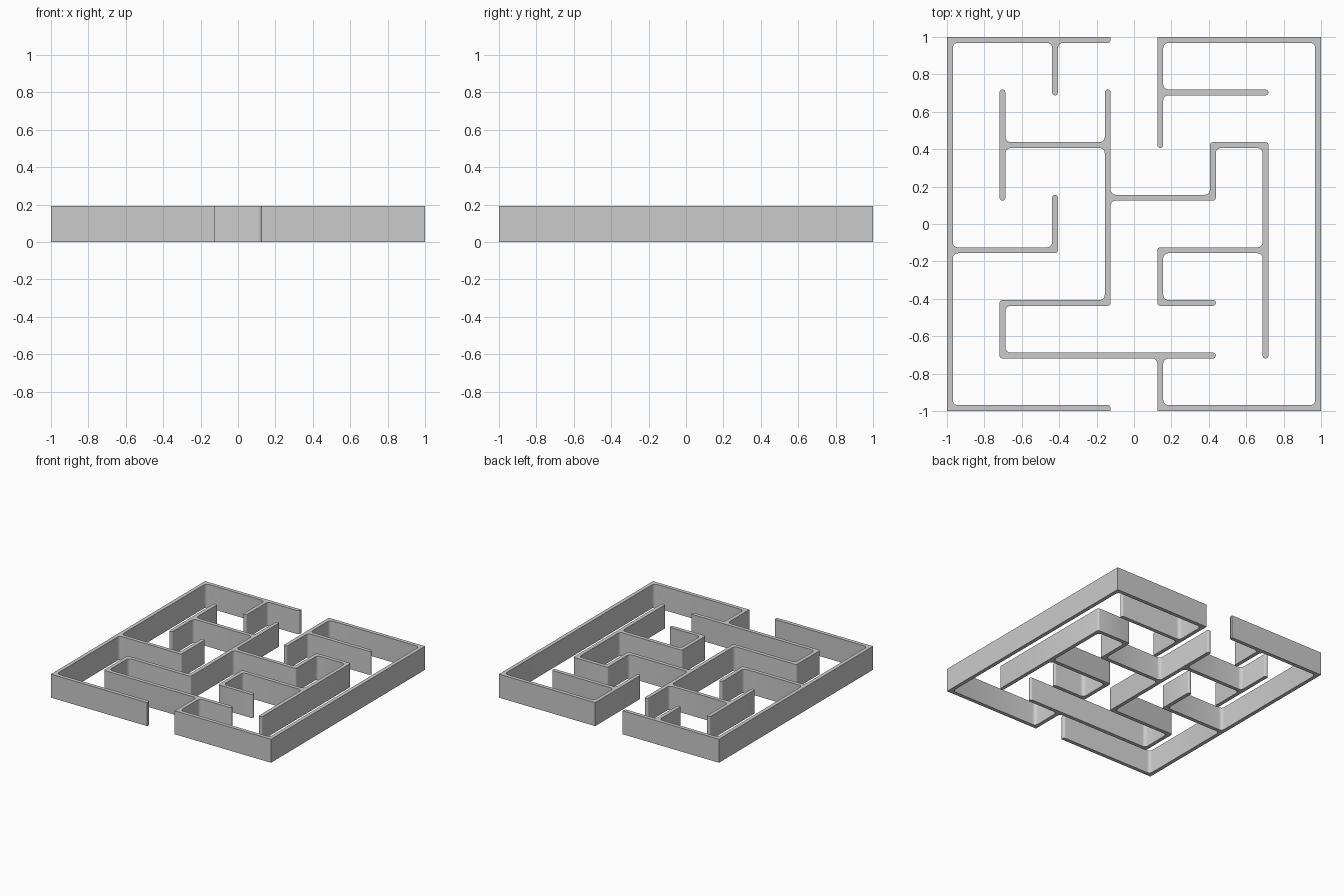
import bpy, bmesh

if "Cube" in bpy.data.objects:
    bpy.data.objects.remove(bpy.data.objects["Cube"])

HALF = 0.0155                 # half wall thickness
STEP = (1 - HALF) / 7         # maze lines sit at odd multiples of STEP
HEIGHT = 0.193

# cell boundaries: 15 columns/rows, even = wall strip, odd = corridor
CUTS = [k * STEP + s * HALF for k in range(-7, 8, 2) for s in (-1, 1)]


def build_walls(name, paths):
    """Fill the cells along each path, round the corners, extrude upward."""
    cells = set()
    for path in paths:
        for (x0, y0), (x1, y1) in zip(path, path[1:]):
            for i in range(min(x0, x1) + 7, max(x0, x1) + 8):
                for j in range(min(y0, y1) + 7, max(y0, y1) + 8):
                    cells.add((i, j))
    bm = bmesh.new()
    verts = {}

    def vert(i, j):
        if (i, j) not in verts:
            verts[i, j] = bm.verts.new((CUTS[i], CUTS[j], 0))
        return verts[i, j]

    for i, j in sorted(cells):
        bm.faces.new([vert(i, j), vert(i + 1, j), vert(i + 1, j + 1), vert(i, j + 1)])
    bm.normal_update()
    bmesh.ops.dissolve_limit(bm, angle_limit=0.01, verts=bm.verts[:], edges=bm.edges[:])
    bm.normal_update()

    # outside corners stay sharp; wall ends and inner corners are rounded
    convex, concave = [], []
    for f in bm.faces:
        for lp in f.loops:
            if max(abs(lp.vert.co.x), abs(lp.vert.co.y)) < 0.999:
                (convex if lp.is_convex else concave).append(lp.vert)
    for group, radius in ((convex, HALF * 0.97), (concave, 0.028)):
        if group:
            bmesh.ops.bevel(bm, geom=group, offset=radius, offset_type='OFFSET',
                            segments=4, profile=0.5, affect='VERTICES')

    ext = bmesh.ops.extrude_face_region(bm, geom=bm.faces[:])
    top = [g for g in ext["geom"] if isinstance(g, bmesh.types.BMVert)]
    bmesh.ops.translate(bm, verts=top, vec=(0, 0, HEIGHT))
    bmesh.ops.recalc_face_normals(bm, faces=bm.faces[:])
    mesh = bpy.data.meshes.new(name)
    bm.to_mesh(mesh)
    bm.free()
    obj = bpy.data.objects.new(name, mesh)
    bpy.context.collection.objects.link(obj)
    bpy.ops.object.select_all(action='DESELECT')
    obj.select_set(True)
    bpy.context.view_layer.objects.active = obj
    bpy.ops.object.shade_smooth_by_angle(angle=0.6)


# left half of the border with its two spurs
build_walls("left_maze_walls", [
    [(-1, 7), (-7, 7), (-7, -7), (-1, -7)],
    [(-3, 7), (-3, 5)],
    [(-7, -1), (-3, -1), (-3, 1)],
])

# right half of the border and the connected inner maze
build_walls("right_maze_walls", [
    [(1, 7), (7, 7), (7, -7), (1, -7), (1, -5)],
    [(1, 7), (1, 3)],
    [(1, 5), (5, 5)],
    [(3, -5), (-5, -5), (-5, -3), (-1, -3), (-1, 5)],
    [(-1, 3), (-5, 3)],
    [(-5, 1), (-5, 5)],
    [(-1, 1), (3, 1), (3, 3), (5, 3), (5, -5)],
    [(5, -1), (1, -1), (1, -3), (3, -3)],
])
